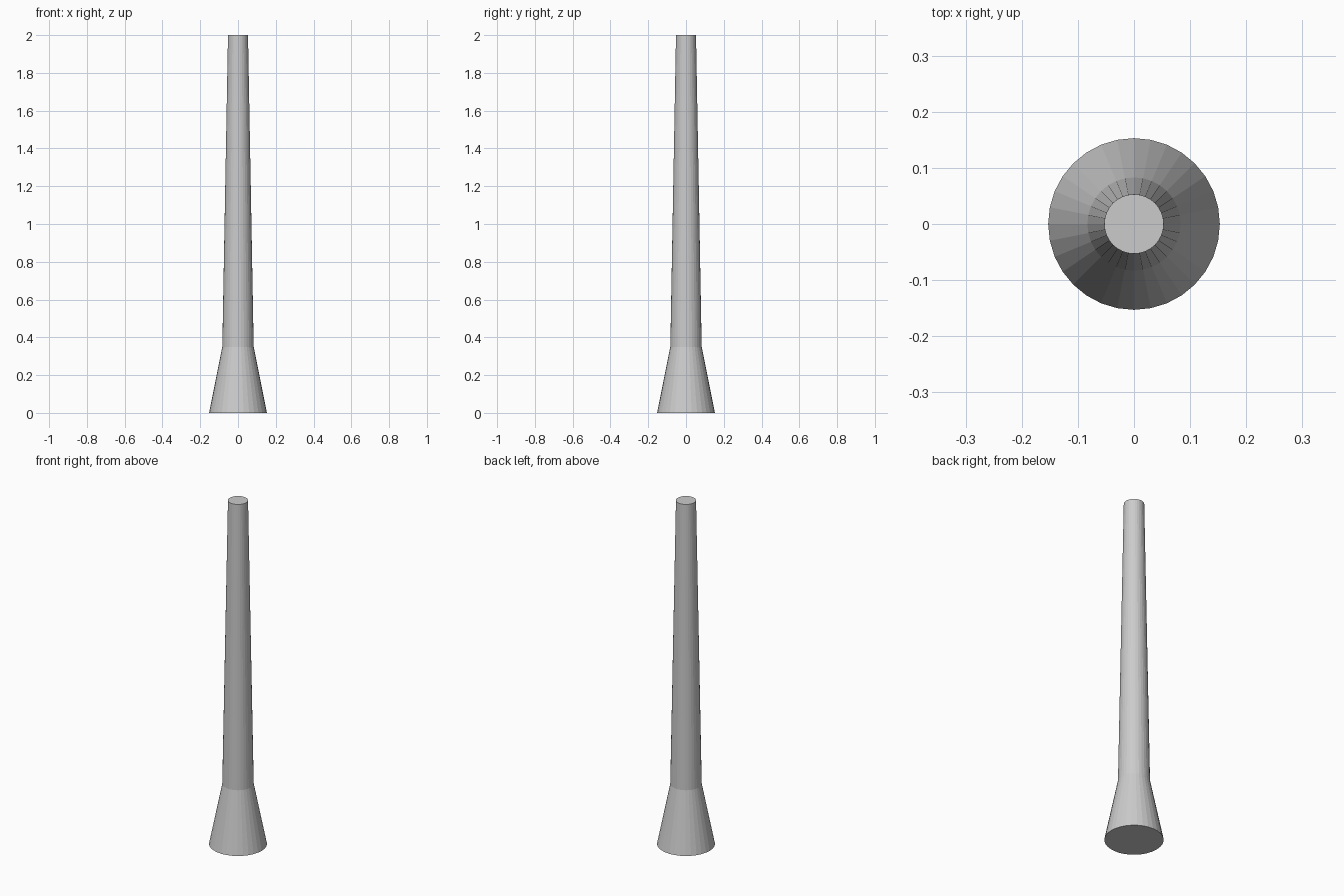
import bpy, bmesh
from math import cos, sin, tau

if "Cube" in bpy.data.objects:
    bpy.data.objects.remove(bpy.data.objects["Cube"])

SIDES = 32
# (radius, height) profile: flared foot, then long tapering shaft
PROFILE = [(0.153, 0.0), (0.083, 0.35), (0.053, 2.0)]


def lathe(name, profile, sides):
    bm = bmesh.new()
    rings = [[bm.verts.new((r * cos(tau * i / sides), r * sin(tau * i / sides), z))
              for i in range(sides)] for r, z in profile]
    # side walls
    for low, high in zip(rings, rings[1:]):
        for i in range(sides):
            j = (i + 1) % sides
            bm.faces.new((low[i], low[j], high[j], high[i]))
    # end caps
    bm.faces.new(rings[0][::-1])
    bm.faces.new(rings[-1])
    mesh = bpy.data.meshes.new(name)
    bm.to_mesh(mesh)
    bm.free()
    obj = bpy.data.objects.new(name, mesh)
    bpy.context.collection.objects.link(obj)
    return obj


# tapered post with flared foot
lathe("tapered_post", PROFILE, SIDES)
